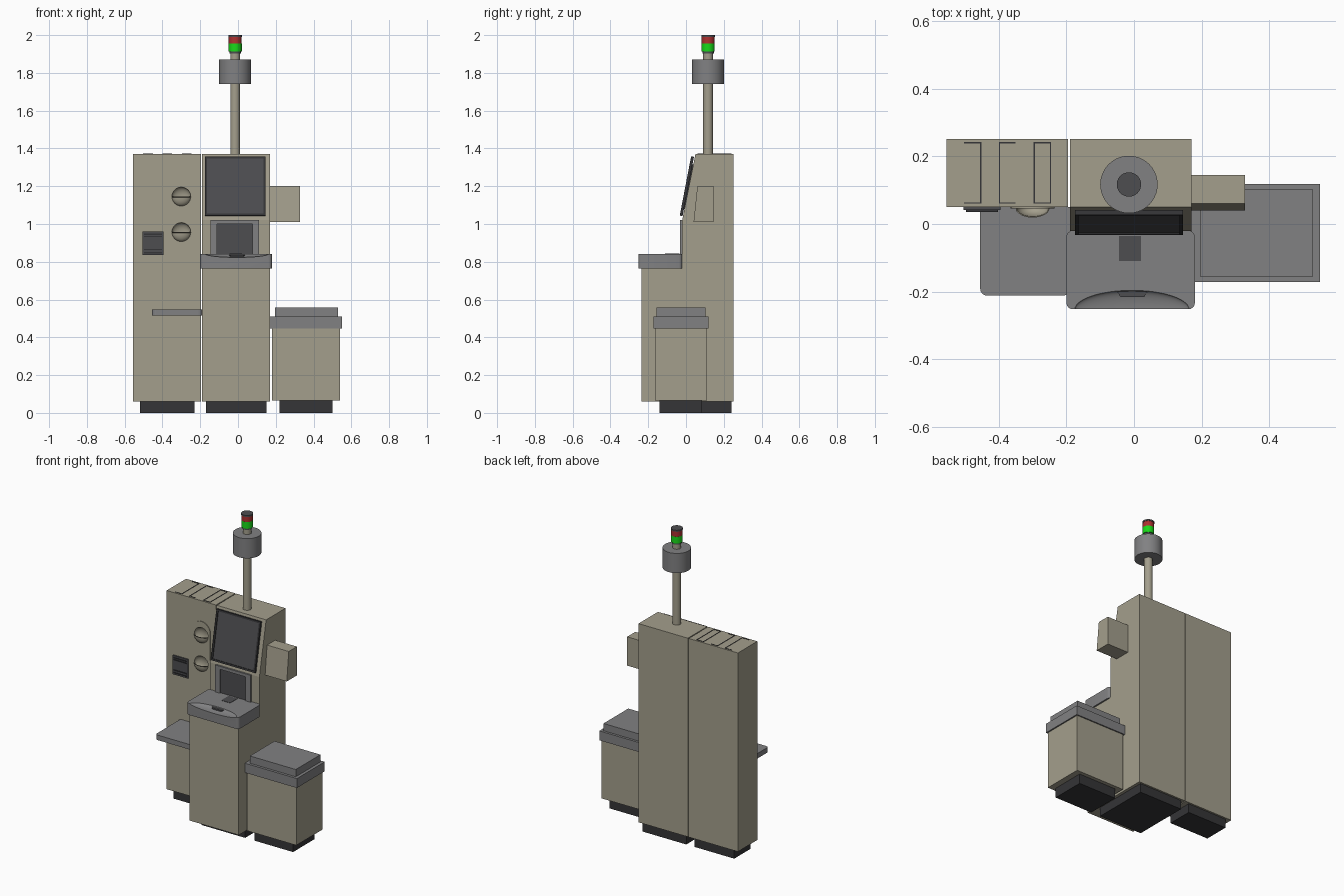
import bpy, bmesh, math
from mathutils import Matrix, Vector

if "Cube" in bpy.data.objects:
    bpy.data.objects.remove(bpy.data.objects["Cube"])


def material(name, rgb):
    m = bpy.data.materials.new(name)
    m.diffuse_color = (*rgb, 1)
    m.use_nodes = True
    m.node_tree.nodes["Principled BSDF"].inputs["Base Color"].default_value = m.diffuse_color
    return m


BEIGE = material("beige", (0.37, 0.345, 0.265))
GREY = material("grey", (0.22, 0.22, 0.225))
DARK = material("dark", (0.075, 0.075, 0.08))
BLACK = material("black", (0.035, 0.035, 0.038))
RED = material("red", (0.42, 0.03, 0.03))
GREEN = material("green", (0.01, 0.7, 0.01))


def finish(name, bm, mat):
    bmesh.ops.recalc_face_normals(bm, faces=bm.faces)
    me = bpy.data.meshes.new(name)
    bm.to_mesh(me)
    bm.free()
    ob = bpy.data.objects.new(name, me)
    bpy.context.collection.objects.link(ob)
    if mat:
        me.materials.append(mat)
    return ob


def box(name, x, y, z, mat, bevel=0, front_only=False):
    """Box from ranges; bevel rounds the upright edges."""
    bm = bmesh.new()
    bmesh.ops.create_cube(bm, size=1)
    for v in bm.verts:
        v.co = Vector([(r[0] + r[1]) / 2 + c * (r[1] - r[0]) for r, c in zip((x, y, z), v.co)])
    if bevel:
        up = [e for e in bm.edges if abs(e.verts[0].co.z - e.verts[1].co.z) > 1e-4
              and not (front_only and e.verts[0].co.y > (y[0] + y[1]) / 2)]
        bmesh.ops.bevel(bm, geom=up, offset=bevel, segments=4, profile=0.5, affect='EDGES')
    return finish(name, bm, mat)


def extrude(name, pts, vec, mat):
    bm = bmesh.new()
    f = bm.faces.new([bm.verts.new(p) for p in pts])
    new = bmesh.ops.extrude_face_region(bm, geom=[f])["geom"]
    bmesh.ops.translate(bm, vec=vec, verts=[g for g in new if isinstance(g, bmesh.types.BMVert)])
    return finish(name, bm, mat)


def side_profile(name, pts, x0, x1, mat):
    return extrude(name, [(x0, y, z) for y, z in pts], (x1 - x0, 0, 0), mat)


def smooth(ob):
    bpy.ops.object.select_all(action='DESELECT')
    ob.select_set(True)
    bpy.context.view_layer.objects.active = ob
    bpy.ops.object.shade_smooth_by_angle(angle=math.radians(35))


def cylinder(name, r, z0, z1, mat, x=-0.015, y=0.117):
    bm = bmesh.new()
    bmesh.ops.create_cone(bm, cap_ends=True, segments=40, radius1=r, radius2=r, depth=z1 - z0,
                          matrix=Matrix.Translation((x, y, (z0 + z1) / 2)))
    smooth(finish(name, bm, mat))


def ellipsoid_mesh(centre, radii):
    bm = bmesh.new()
    bmesh.ops.create_uvsphere(bm, u_segments=48, v_segments=24, radius=1,
                              matrix=Matrix.Translation(centre) @ Matrix.Diagonal((*radii, 1)))
    return bm


def carve(ob, centre, radii):
    cutter = finish("cutter", ellipsoid_mesh(centre, radii), None)
    cutter.hide_render = True
    mod = ob.modifiers.new("carve", 'BOOLEAN')
    mod.operation, mod.solver, mod.object = 'DIFFERENCE', 'EXACT', cutter
    bpy.context.view_layer.objects.active = ob
    bpy.ops.object.modifier_apply(modifier=mod.name)
    bpy.data.objects.remove(cutter)
    smooth(ob)


# Left cash cabinet, plinth and bag shelf
cash = box("cash_cabinet", (-0.555, -0.196), (0.05, 0.252), (0.06, 1.37), BEIGE)
box("cash_plinth", (-0.52, -0.23), (0.07, 0.24), (0, 0.06), BLACK)
box("basket_shelf", (-0.455, -0.19), (-0.212, 0.05), (0.515, 0.548), GREY, 0.02, True)

# Arched fascia plate with two coin cups
arc = [(-0.30 + 0.065 * math.cos(math.pi * i / 16), 0.05, 1.17 + 0.065 * math.sin(math.pi * i / 16))
       for i in range(17)]
plate = extrude("coin_plate", arc + [(-0.365, 0.05, 0.88), (-0.235, 0.05, 0.88)], (0, -0.004, 0), BEIGE)
for i, z in enumerate((1.145, 0.957)):
    c, r = (-0.30, 0.047, z), (0.05, 0.028, 0.05)
    carve(cash, c, r)
    carve(plate, c, r)
    bm = ellipsoid_mesh(c, r)
    for n in ((0, 0, 1), (0, 1, 0)):
        bmesh.ops.bisect_plane(bm, geom=bm.verts[:] + bm.edges[:] + bm.faces[:],
                               plane_co=c, plane_no=n, clear_outer=True)
    cup = finish(f"coin_cup_{i}", bm, BEIGE)
    smooth(cup)
    cup.modifiers.new("thickness", 'SOLIDIFY').thickness = 0.004

# Banknote unit with ribs
box("note_unit", (-0.505, -0.395), (0.041, 0.06), (0.835, 0.96), DARK)
for i, z in enumerate((0.845, 0.862, 0.93, 0.943)):
    box(f"note_rib_{i}", (-0.497, -0.403), (0.036, 0.045), (z, z + 0.006), BLACK)

# Lid seams on top of the cash cabinet: spine x, arm end x, far spine or not
for i, (spine, end, closed) in enumerate(((-0.453, -0.503, 0), (-0.398, -0.35, 0), (-0.247, -0.295, 1))):
    lo, hi = min(spine, end), max(spine, end)
    for j, y in enumerate((0.06, 0.238)):
        box(f"lid_seam_{i}_arm_{j}", (lo, hi), (y, y + 0.004), (1.369, 1.372), BLACK)
    for j, x in enumerate([spine, end] if closed else [spine]):
        box(f"lid_seam_{i}_spine_{j}", (x - 0.002, x + 0.002), (0.06, 0.242), (1.369, 1.372), BLACK)

# Main tower and pedestal
side_profile("main_tower", [(0.252, 0.06), (0.252, 1.37), (0.05, 1.37), (-0.02, 1.02),
                            (-0.02, 0.77), (-0.235, 0.77), (-0.235, 0.06)], -0.19, 0.17, BEIGE)
box("tower_plinth", (-0.17, 0.15), (-0.14, 0.24), (0, 0.06), BLACK)

# Tilted touch screen with raised rim and mount
tilt = Matrix.Translation((-0.015, 0.005, 1.2)) @ Matrix.Rotation(-0.19, 4, 'X')
screen = [("screen_panel", (-0.156, 0.156), (-0.003, 0.006), (-0.155, 0.155), DARK),
          ("screen_mount", (-0.12, 0.12), (0.005, 0.03), (-0.12, 0.12), BLACK)]
for s, side in ((-1, "left"), (1, "right")):
    xs = sorted((s * 0.149, s * 0.16))
    screen.append((f"screen_rim_{side}", xs, (-0.008, 0.007), (-0.16, 0.16), BLACK))
    screen.append((f"screen_rim_{'top' if s > 0 else 'bottom'}", (-0.149, 0.149), (-0.008, 0.007), xs, BLACK))
for part in screen:
    box(*part).matrix_world = tilt

# Receipt and card panel below the screen: frame with recessed face
box("card_panel_face", (-0.11, 0.078), (-0.023, -0.015), (0.80, 1.0), DARK)
for name, x, z in (("left", (-0.145, -0.11), (0.80, 1.02)), ("right", (0.078, 0.112), (0.80, 1.02)),
                   ("top", (-0.11, 0.078), (1.0, 1.02))):
    box(f"card_panel_frame_{name}", x, (-0.031, -0.015), z, GREY)

# Scanner counter with scooped front edge
counter = box("scanner_counter", (-0.2, 0.18), (-0.252, -0.02), (0.765, 0.842), GREY, 0.018)
carve(counter, (-0.006, -0.254, 0.843), (0.17, 0.058, 0.02))
box("scanner_window", (-0.045, 0.02), (-0.11, -0.035), (0.84, 0.844), DARK)
extrude("scanner_catch", [(-0.052, -0.197, 0.828), (0.042, -0.197, 0.828), (0.03, -0.216, 0.828),
                          (-0.04, -0.216, 0.828)], (0, 0, 0.009), DARK)

# Side reader box
side_profile("side_box", [(0.145, 1.01), (0.145, 1.2), (0.06, 1.2), (0.04, 1.01)], 0.165, 0.328, BEIGE)

# Bagging scale on the right
box("scale_body", (0.18, 0.541), (-0.165, 0.11), (0.065, 0.45), BEIGE)
box("scale_plinth", (0.22, 0.5), (-0.14, 0.085), (0, 0.065), BLACK)
box("scale_rim", (0.17, 0.55), (-0.172, 0.118), (0.448, 0.51), GREY)
box("scale_plate", (0.195, 0.53), (-0.155, 0.102), (0.51, 0.558), GREY)

# Pole, drum and signal lights
cylinder("pole", 0.026, 1.36, 1.91, BEIGE)
cylinder("pole_drum", 0.085, 1.74, 1.87, GREY)
cylinder("lamp_base", 0.03, 1.902, 1.914, DARK)
cylinder("green_lamp", 0.035, 1.912, 1.956, GREEN)
cylinder("red_lamp", 0.034, 1.956, 1.992, RED)
cylinder("lamp_cap", 0.036, 1.99, 2.0, DARK)
